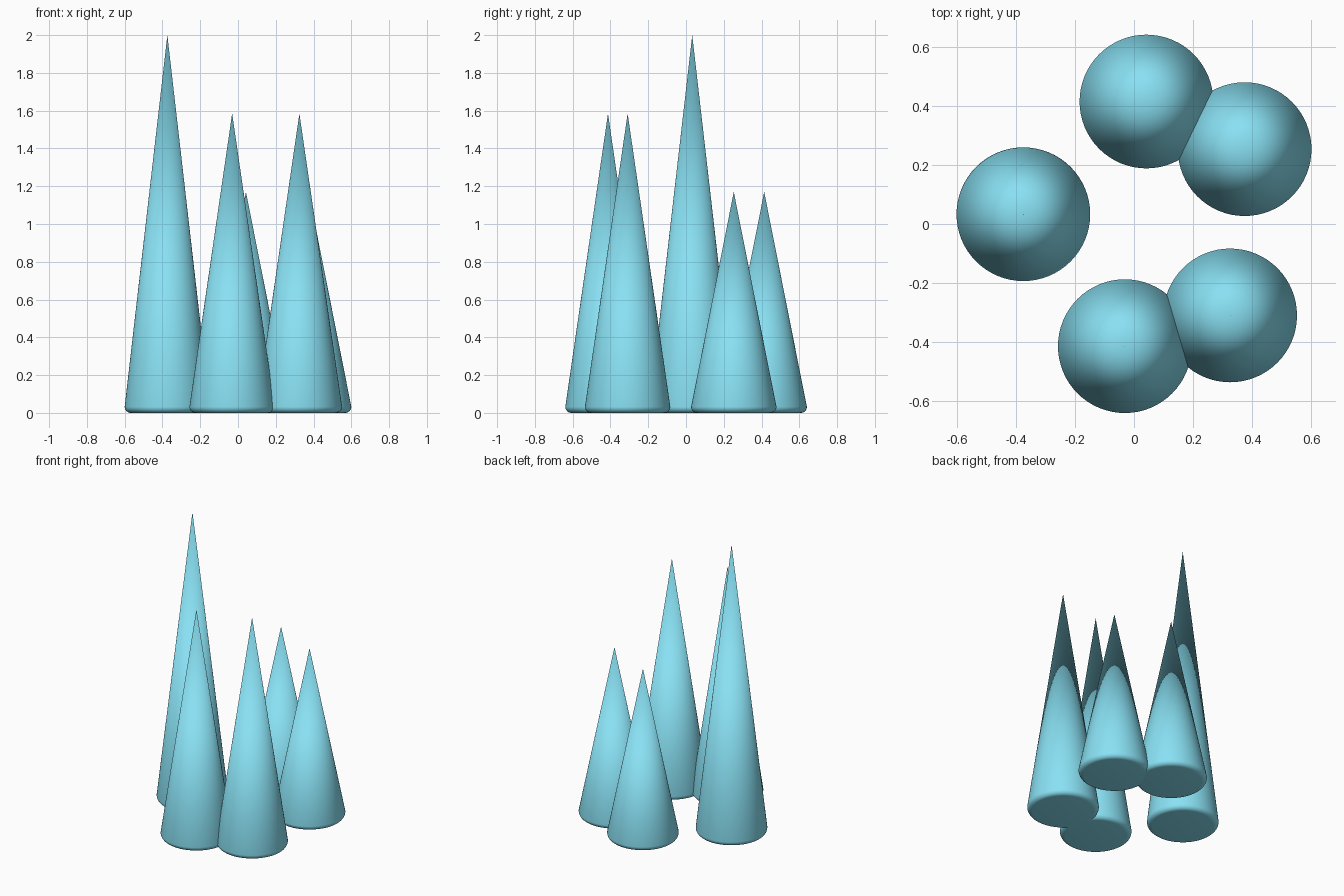
import bpy, bmesh
from math import pi, sin, cos, radians

if "Cube" in bpy.data.objects:
    bpy.data.objects.remove(bpy.data.objects["Cube"])

SEGMENTS = 64
RADIUS = 0.226   # widest radius, just above the rounded foot
ROUND = 0.032    # rounding of the bottom edge

mat = bpy.data.materials.new("sky_blue")
mat.diffuse_color = (0.25, 0.75, 0.9, 1)
mat.use_nodes = True
mat.node_tree.nodes["Principled BSDF"].inputs["Base Color"].default_value = mat.diffuse_color


def spike(name, x, y, height):
    """Pointed cone with a rounded bottom edge, lathed from a profile."""
    profile = [(0, 0)]
    for i in range(7):
        a = radians(-90 + 15 * i)
        profile.append((RADIUS - ROUND + ROUND * cos(a), ROUND + ROUND * sin(a)))
    profile.append((0, height))

    bm = bmesh.new()
    verts = [bm.verts.new((r, 0, z)) for r, z in profile]
    edges = [bm.edges.new(pair) for pair in zip(verts, verts[1:])]
    bmesh.ops.spin(bm, geom=verts + edges, cent=(0, 0, 0), axis=(0, 0, 1),
                   angle=2 * pi, steps=SEGMENTS)
    bmesh.ops.remove_doubles(bm, verts=bm.verts, dist=1e-4)
    bmesh.ops.recalc_face_normals(bm, faces=bm.faces)
    for f in bm.faces:
        f.smooth = True
    mesh = bpy.data.meshes.new(name)
    bm.to_mesh(mesh)
    bm.free()
    mesh.materials.append(mat)
    obj = bpy.data.objects.new(name, mesh)
    obj.location = (x, y, 0)
    bpy.context.collection.objects.link(obj)


# One tall spike, two medium at the front, two short at the back
spike("tall_spike", -0.374, 0.033, 2.0)
spike("medium_spike_left", -0.031, -0.413, 1.585)
spike("medium_spike_right", 0.325, -0.309, 1.585)
spike("short_spike_left", 0.042, 0.414, 1.17)
spike("short_spike_right", 0.374, 0.253, 1.17)
